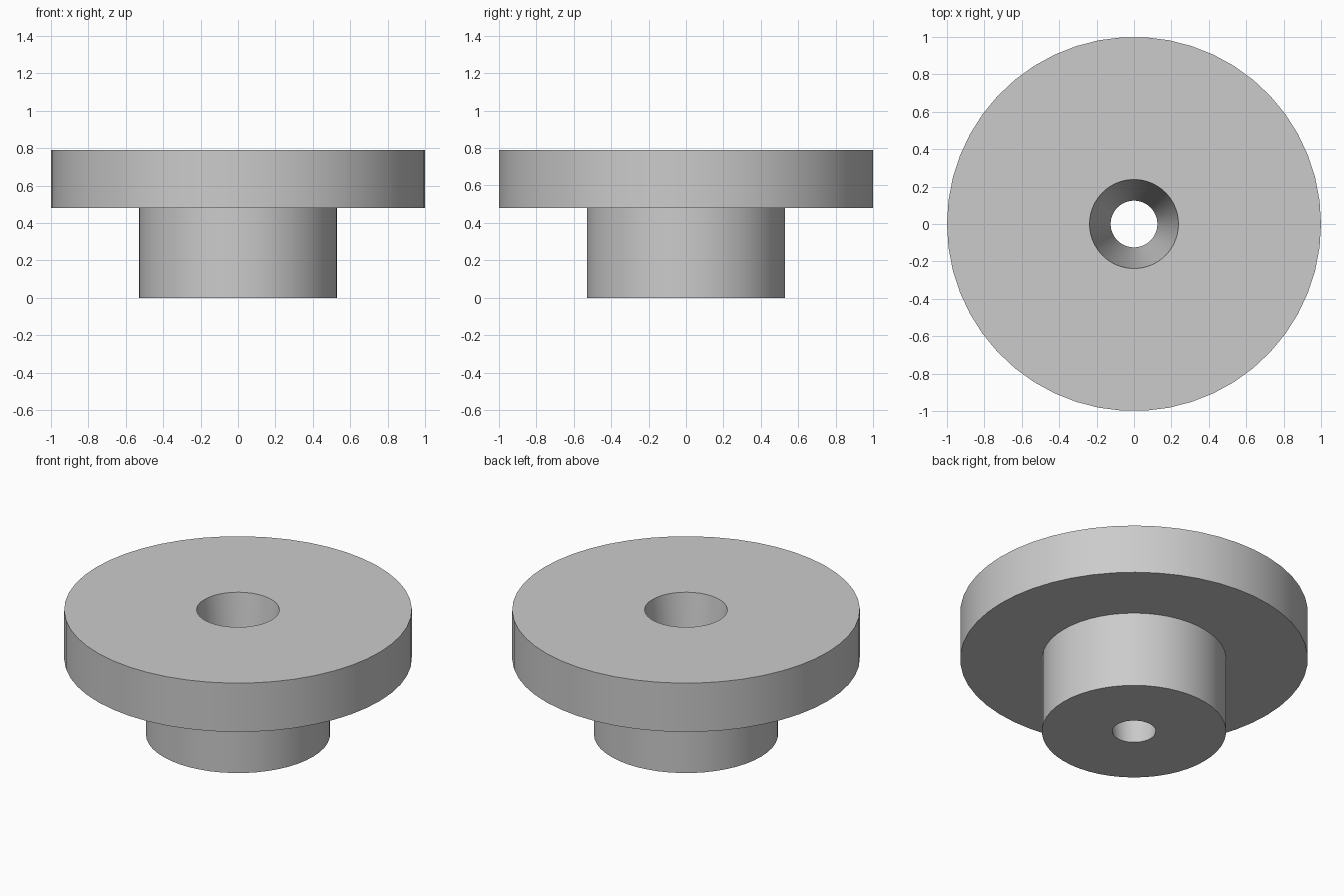
import bpy
import bmesh
import math

default_cube = bpy.data.objects.get("Cube")
if default_cube:
    bpy.data.objects.remove(default_cube, do_unlink=True)

SEGMENTS = 50
HUB_R, FLANGE_R = 0.53, 1.0
HOLE_BOTTOM_R, HOLE_TOP_R = 0.125, 0.238
FLANGE_Z, TOP_Z = 0.48, 0.79

# Plain grey finish
grey = bpy.data.materials.new("plain_grey")
grey.use_nodes = True
colour = (0.6, 0.6, 0.6, 1)
grey.diffuse_color = colour
grey.node_tree.nodes["Principled BSDF"].inputs["Base Color"].default_value = colour


def lathe(name, profile):
    """Revolve a closed (radius, height) profile around z."""
    bm = bmesh.new()
    rings = []
    for r, z in profile:
        angles = [math.tau * i / SEGMENTS for i in range(SEGMENTS)]
        rings.append([bm.verts.new((r * math.cos(a), r * math.sin(a), z)) for a in angles])
    for k, lower in enumerate(rings):
        upper = rings[(k + 1) % len(rings)]
        for i in range(SEGMENTS):
            j = (i + 1) % SEGMENTS
            bm.faces.new((lower[i], lower[j], upper[j], upper[i]))
    bmesh.ops.recalc_face_normals(bm, faces=bm.faces)
    mesh = bpy.data.meshes.new(name)
    bm.to_mesh(mesh)
    bm.free()
    mesh.materials.append(grey)
    obj = bpy.data.objects.new(name, mesh)
    bpy.context.collection.objects.link(obj)
    bpy.ops.object.select_all(action="DESELECT")
    obj.select_set(True)
    bpy.context.view_layer.objects.active = obj
    bpy.ops.object.shade_smooth_by_angle(angle=math.radians(30))
    return obj


# Hub, flange and tapered through-hole in one turned solid
lathe("flanged_bushing", [
    (HOLE_BOTTOM_R, 0), (HUB_R, 0), (HUB_R, FLANGE_Z),
    (FLANGE_R, FLANGE_Z), (FLANGE_R, TOP_Z), (HOLE_TOP_R, TOP_Z),
])
